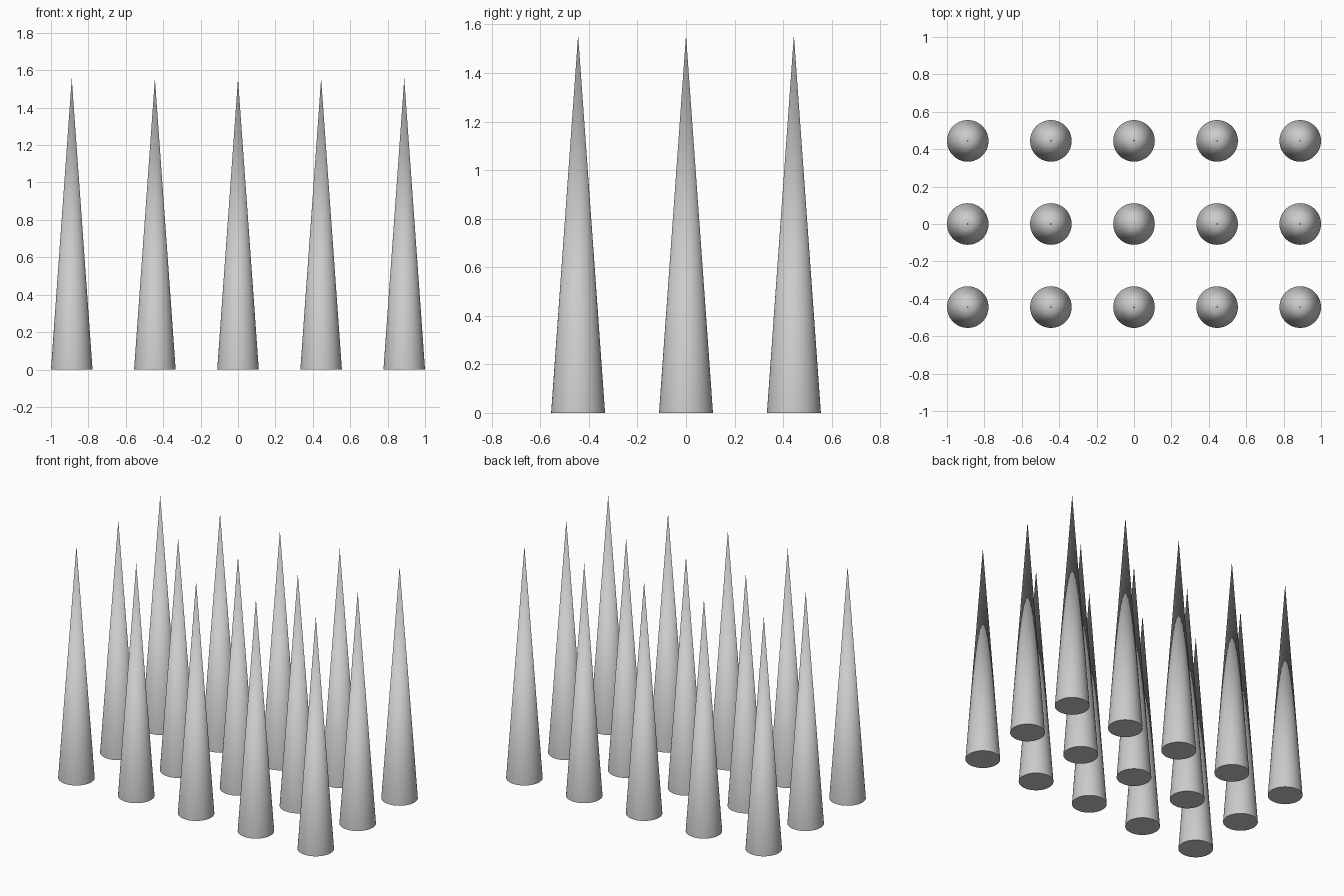
import bpy

if "Cube" in bpy.data.objects:
    bpy.data.objects.remove(bpy.data.objects["Cube"])

RADIUS = 0.1111
HEIGHT = 1.556
SPACING = 0.4444


def add_spike(name, x, y):
    # One tall smooth cone with a closed flat base
    bpy.ops.mesh.primitive_cone_add(vertices=64, radius1=RADIUS, radius2=0,
                                    depth=HEIGHT, location=(x, y, HEIGHT / 2))
    spike = bpy.context.object
    spike.name = name
    bpy.ops.object.shade_smooth_by_angle()


# Grid of spikes: five columns by three rows
for col in range(5):
    for row in range(3):
        add_spike(f"spike_{col + 1}_{row + 1}",
                  (col - 2) * SPACING, (row - 1) * SPACING)
